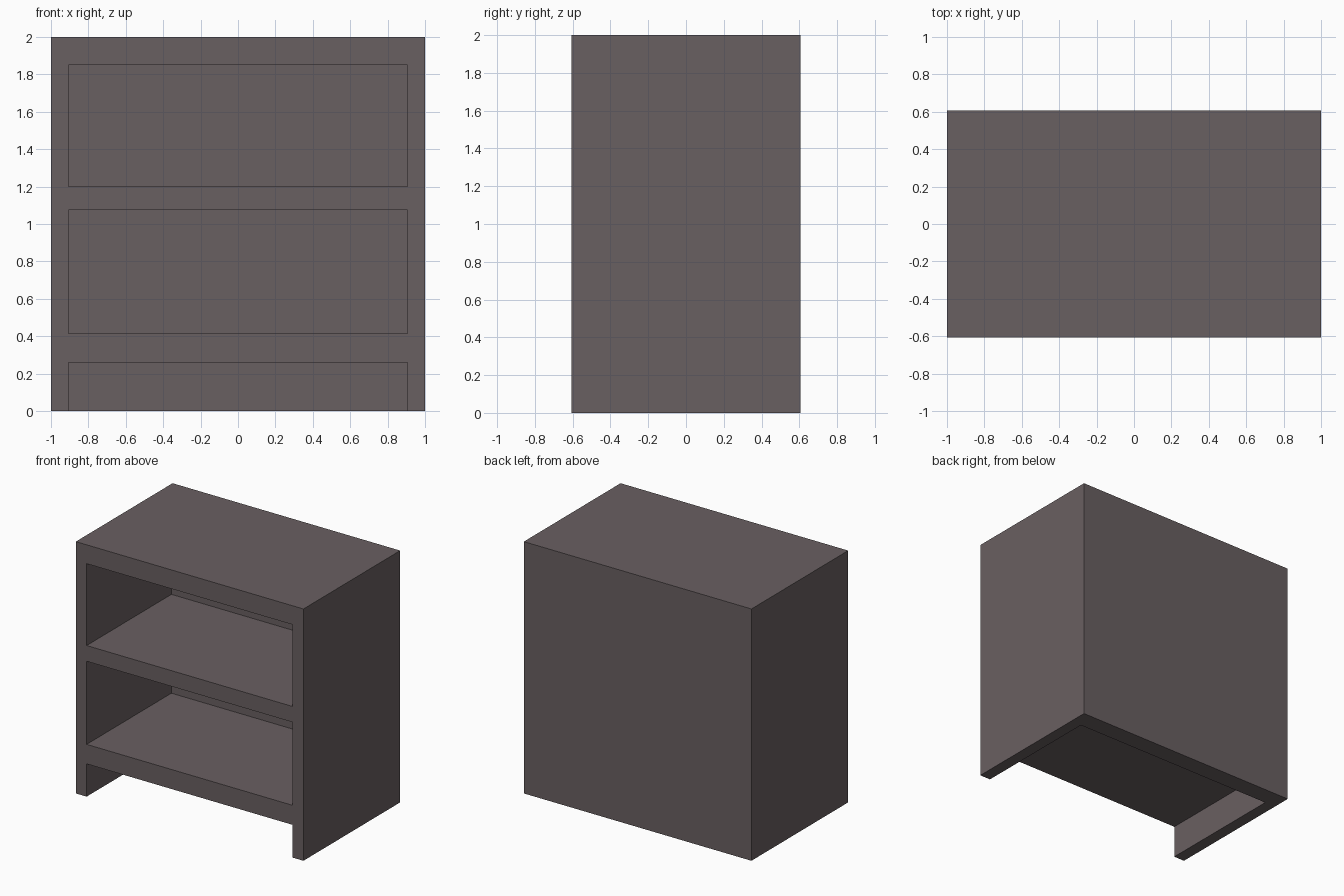
import bpy

if "Cube" in bpy.data.objects:
    bpy.data.objects.remove(bpy.data.objects["Cube"])

W, D, H = 2.0, 1.214, 2.0      # overall size
FRONT = -D / 2
BACK_INNER = D / 2 - 0.15      # inside face of the thick back board
HALF_OPEN = 0.905              # half width of the openings


def box(name, x0, x1, y0, y1, z0, z1):
    bpy.ops.mesh.primitive_cube_add(size=1, location=((x0 + x1) / 2, (y0 + y1) / 2, (z0 + z1) / 2))
    ob = bpy.context.object
    ob.name = name
    ob.scale = (x1 - x0, y1 - y0, z1 - z0)
    bpy.ops.object.transform_apply(location=True, rotation=False, scale=True)
    return ob


wood = bpy.data.materials.new("dark grey brown wood")
wood.diffuse_color = (0.141, 0.115, 0.120, 1)
wood.use_nodes = True
wood.node_tree.nodes["Principled BSDF"].inputs["Base Color"].default_value = wood.diffuse_color

# Solid cabinet block
cabinet = box("cabinet_body", -W / 2, W / 2, FRONT, D / 2, 0, H)
cabinet.data.materials.append(wood)

# Two shelf compartments and the open foot space, cut in from the front
for name, z0, z1 in (("upper_opening", 1.2, 1.85),
                     ("lower_opening", 0.415, 1.075),
                     ("foot_opening", -0.2, 0.26)):
    cutter = box(name, -HALF_OPEN, HALF_OPEN, FRONT - 0.2, BACK_INNER, z0, z1)
    cutter.data.materials.append(wood)
    cutter.hide_render = True
    mod = cabinet.modifiers.new(name, 'BOOLEAN')
    mod.operation = 'DIFFERENCE'
    mod.solver = 'EXACT'
    mod.object = cutter
    bpy.context.view_layer.objects.active = cabinet
    bpy.ops.object.modifier_apply(modifier=mod.name)
    bpy.data.objects.remove(cutter, do_unlink=True)
